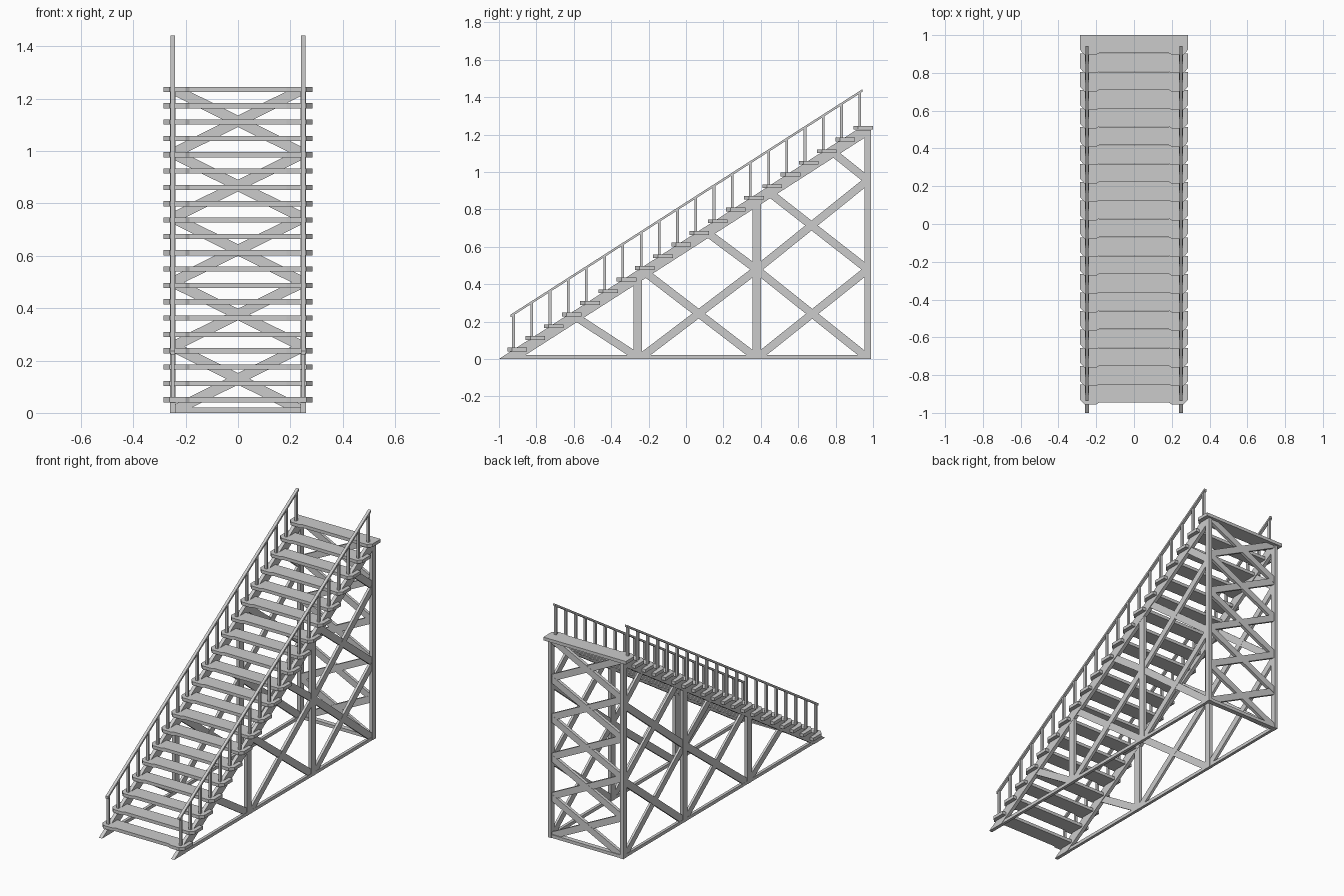
import bpy, bmesh
from mathutils import Vector

cube = bpy.data.objects.get("Cube")
if cube:
    bpy.data.objects.remove(cube, do_unlink=True)

STEPS = 20
RUN, RISE = 0.0974, 0.0624
SLOPE = RISE / RUN
SIDE_X = 0.249
BACK = 0.99
TOP = 1.225

# Axis order that maps (outline u, outline v, depth) to x, y, z
PLANES = {
    "side": lambda u, v, d: (d, u, v),
    "back": lambda u, v, d: (u, d, v),
    "flat": lambda u, v, d: (u, v, d),
}


def prism(name, outline, plane, centre, depth, trim=False):
    """Extrude a 2D outline, symmetric about a centre depth."""
    place = PLANES[plane]
    bm = bmesh.new()
    base = [bm.verts.new(place(u, v, centre - depth / 2)) for u, v in outline]
    face = bm.faces.new(base)
    ext = bmesh.ops.extrude_face_region(bm, geom=[face])
    moved = [g for g in ext["geom"] if isinstance(g, bmesh.types.BMVert)]
    bmesh.ops.translate(bm, verts=moved, vec=Vector(place(0, 0, depth)))
    if trim:
        # Cut brace ends level with the ground and the top step
        for z, up in ((0, -1), (TOP, 1)):
            geom = bm.verts[:] + bm.edges[:] + bm.faces[:]
            bmesh.ops.bisect_plane(bm, geom=geom, plane_co=(0, 0, z),
                                   plane_no=(0, 0, up), clear_outer=True)
            rim = [e for e in bm.edges if e.is_boundary]
            if rim:
                bmesh.ops.holes_fill(bm, edges=rim)
    bmesh.ops.recalc_face_normals(bm, faces=bm.faces[:])
    mesh = bpy.data.meshes.new(name)
    bm.to_mesh(mesh)
    bm.free()
    obj = bpy.data.objects.new(name, mesh)
    bpy.context.collection.objects.link(obj)
    return obj


def box(name, u0, u1, v0, v1, plane, centre, depth):
    return prism(name, [(u0, v0), (u1, v0), (u1, v1), (u0, v1)],
                 plane, centre, depth)


def brace(name, start, end, width, plane, centre, depth):
    """Flat diagonal board between two points of a plane."""
    a, b = Vector(start), Vector(end)
    along = (b - a).normalized()
    off = Vector((-along.y, along.x)) * width / 2
    return prism(name, [a - off, b - off, b + off, a + off],
                 plane, centre, depth, trim=True)


def under(y):
    """Height of the stringer's lower edge."""
    return SLOPE * (y + 1) - 0.07


# Treads: clipped front corners and a shallow recess along the nosing
front, rear = -0.955, -0.85
half = [(0.185, front + 0.009), (0.2, front), (0.262, front),
        (0.285, front + 0.025), (0.285, rear)]
tread_outline = half + [(-x, y) for x, y in reversed(half)]
for i in range(STEPS):
    tread = prism(f"tread_{i + 1}", tread_outline, "flat", 0.05, 0.02)
    tread.location = (0, i * RUN, i * RISE)

# Lattice nodes shared by both side frames
front_y, mid_y, back_y = -0.245, 0.378, 0.972
low, middle, high = 0.005, 0.478, 0.955
rising = [((front_y, low), (mid_y, middle)),
          ((mid_y, middle), (back_y, high)),
          ((mid_y, low), (back_y, middle))]
falling = [((-0.59, 0.225), (front_y - 0.005, low)),
           ((-0.235, 0.475), (mid_y, low)),
           ((0.1, 0.685), (mid_y, middle)),
           ((mid_y, middle), (back_y, low)),
           ((0.445, 0.89), (back_y, middle)),
           ((0.785, 1.105), (back_y, high))]

for side, x in (("left", SIDE_X), ("right", -SIDE_X)):
    # Sloping stringer with a pointed foot
    stringer = [(-1, 0), (0.07 / SLOPE - 1, 0), (BACK, under(BACK)),
                (BACK, TOP), (TOP / SLOPE - 1, TOP)]
    prism(f"{side}_stringer", stringer, "side", x, 0.022)

    # Ground beam and uprights
    box(f"{side}_ground_beam", -0.91, BACK, 0, 0.02, "side", x, 0.018)
    box(f"{side}_back_post", 0.955, BACK, 0, TOP, "side", x, 0.022)
    for label, y in (("front", -0.258), ("middle", mid_y)):
        box(f"{side}_{label}_post", y - 0.022, y + 0.022, 0,
            under(y) + 0.03, "side", x, 0.02)

    # Crossing side braces
    for i, (a, b) in enumerate(rising):
        brace(f"{side}_rising_brace_{i + 1}", a, b, 0.042, "side", x, 0.016)
    for i, (a, b) in enumerate(falling):
        brace(f"{side}_falling_brace_{i + 1}", a, b, 0.042, "side", x, 0.014)

    # Handrail and one baluster per tread
    y0, y1 = -0.938, 0.943
    z0, z1 = 0.23, 0.23 + SLOPE * (y1 - y0)
    prism(f"{side}_handrail",
          [(y0, z0 - 0.007), (y1, z1 - 0.007), (y1, z1 + 0.007), (y0, z0 + 0.007)],
          "side", x, 0.018)
    for i in range(STEPS):
        post = box(f"{side}_baluster_{i + 1}", -0.929, -0.915, 0.055, 0.238,
                   "side", x, 0.014)
        post.location = (0, i * RUN, i * RISE)

# Back frame: ground beam and five stacked crosses
box("back_ground_beam", -SIDE_X, SIDE_X, 0, 0.02, "back", 0.972, 0.03)
pitch = 0.246
for i in range(5):
    z = 0.007 + i * pitch
    for label, s, depth in (("rising", 1, 0.02), ("falling", -1, 0.018)):
        brace(f"back_{label}_brace_{i + 1}", (-s * SIDE_X, z),
              (s * SIDE_X, z + pitch), 0.04, "back", 0.972, depth)
